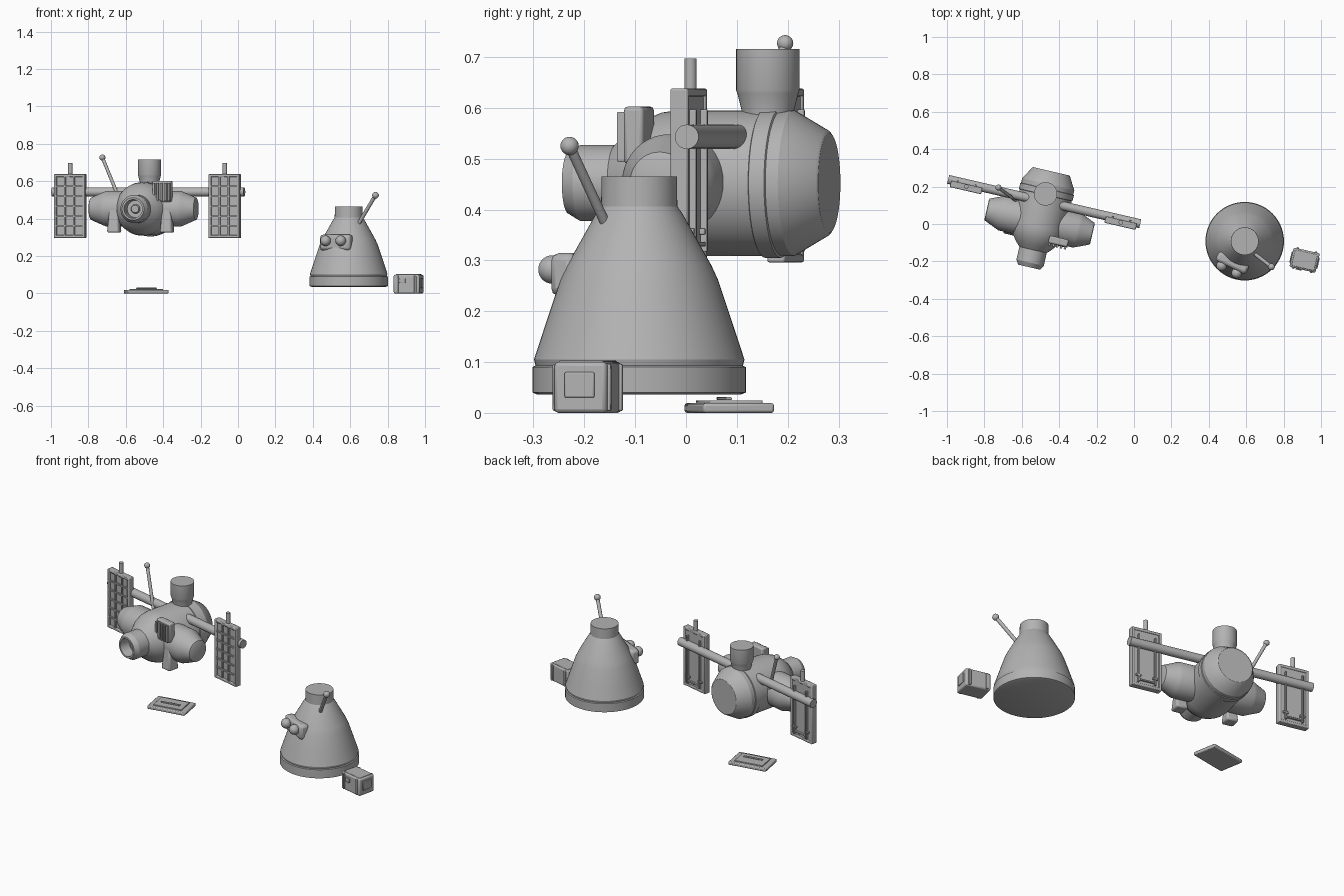
import bpy, bmesh
from math import radians, cos, sin, pi
from mathutils import Matrix, Vector

old = bpy.data.objects.get("Cube")
if old:
    bpy.data.objects.remove(old, do_unlink=True)

grey = bpy.data.materials.new("plain_grey")
grey.use_nodes = True
grey.diffuse_color = (0.45, 0.45, 0.45, 1)
grey.node_tree.nodes["Principled BSDF"].inputs["Base Color"].default_value = grey.diffuse_color

made = []


def frame(x, y, z=0, angle=0):
    return Matrix.Translation((x, y, z)) @ Matrix.Rotation(radians(angle), 4, 'Z')


def finish(name, bm, matrix, bevel=0):
    bmesh.ops.recalc_face_normals(bm, faces=bm.faces)
    mesh = bpy.data.meshes.new(name)
    bm.to_mesh(mesh)
    bm.free()
    mesh.materials.append(grey)
    ob = bpy.data.objects.new(name, mesh)
    bpy.context.collection.objects.link(ob)
    ob.matrix_world = matrix
    if bevel:
        mod = ob.modifiers.new("Bevel", 'BEVEL')
        mod.width, mod.segments = bevel, 2
    made.append(ob)
    return ob


def box(name, base, centre, size, bevel=0):
    bm = bmesh.new()
    bmesh.ops.create_cube(bm, size=1)
    bmesh.ops.scale(bm, vec=size, verts=bm.verts)
    return finish(name, bm, base @ Matrix.Translation(centre), bevel)


def lathe(name, matrix, profile, sides=40):
    """Turn (radius, height) points about local z, closing both ends."""
    bm = bmesh.new()
    rings = [[bm.verts.new((r * cos(2 * pi * i / sides), r * sin(2 * pi * i / sides), h))
              for i in range(sides)] for r, h in profile]
    for a, b in zip(rings, rings[1:]):
        for i in range(sides):
            j = (i + 1) % sides
            bm.faces.new((a[i], a[j], b[j], b[i]))
    bm.faces.new(rings[0])
    bm.faces.new(rings[-1])
    return finish(name, bm, matrix)


def rod(name, base, start, end, radius, sides=20):
    start, end = Vector(start), Vector(end)
    way = end - start
    turn = way.to_track_quat('Z', 'Y').to_matrix().to_4x4()
    return lathe(name, base @ Matrix.Translation(start) @ turn,
                 [(radius, 0), (radius, way.length)], sides)


def ball(name, base, centre, radius):
    bm = bmesh.new()
    bmesh.ops.create_uvsphere(bm, u_segments=24, v_segments=14, radius=radius)
    return finish(name, bm, base @ Matrix.Translation(centre))


WORLD = Matrix()

# Re-entry capsule
lathe("capsule_hull", frame(0.592, -0.092),
      [(0.2, 0.036), (0.21, 0.04), (0.21, 0.09), (0.204, 0.093), (0.207, 0.105),
       (0.185, 0.172), (0.155, 0.262), (0.142, 0.29), (0.085, 0.392), (0.075, 0.406),
       (0.074, 0.465)], 56)
rod("capsule_antenna", WORLD, (0.64, -0.155, 0.365), (0.735, -0.229, 0.525), 0.01)
ball("capsule_antenna_tip", WORLD, (0.735, -0.229, 0.525), 0.018)

# Twin lamp unit on the capsule
lamp = frame(0.526, -0.207, 0.272, -26)
box("lamp_housing", lamp, (0, 0, 0), (0.18, 0.055, 0.085), 0.016)
for s in (-1, 1):
    ball("lamp_globe", lamp, (s * 0.045, -0.04, 0.01), 0.028)

# Equipment case on the ground
case = frame(0.912, -0.193, 0, -13)
box("case_body", case, (0, 0, 0.05), (0.143, 0.106, 0.1), 0.008)
box("case_lid", case, (0, 0, 0.098), (0.125, 0.09, 0.01), 0.003)
box("case_latch", case, (-0.02, -0.055, 0.068), (0.032, 0.008, 0.025), 0.002)
for s in (-1, 1):
    box("case_strap", case, (s * 0.05, 0, 0.05), (0.014, 0.117, 0.092), 0.003)
    box("case_handle", case, (s * 0.073, 0, 0.055), (0.008, 0.06, 0.05), 0.003)

# Ground hatch plate
hatch = frame(-0.491, 0.085, 0, 10)
box("hatch_plate", hatch, (0, 0, 0.0095), (0.22, 0.142, 0.019), 0.005)
box("hatch_panel", hatch, (0, 0, 0.02), (0.165, 0.105, 0.009), 0.002)
box("hatch_handle", hatch, (0, -0.01, 0.028), (0.11, 0.012, 0.006), 0.002)

# Station hull, lying along the local y axis
station = frame(-0.48, 0.12, 0, -13)
along_y = station @ Matrix.Translation((0, 0, 0.452)) @ Matrix.Rotation(-pi / 2, 4, 'X')
lathe("station_hull", along_y,
      [(0.07, -0.27), (0.1, -0.24), (0.125, -0.205), (0.139, -0.17), (0.143, -0.14),
       (0.143, 0.035), (0.147, 0.037), (0.147, 0.068), (0.143, 0.07), (0.143, 0.095),
       (0.137, 0.105), (0.104, 0.162), (0.098, 0.166)], 48)
lathe("docking_port", along_y,
      [(0.075, -0.2), (0.075, -0.335), (0.06, -0.36), (0.05, -0.36), (0.046, -0.3),
       (0.025, -0.3), (0.02, -0.315)])

# Side pods
for s in (-1, 1):
    turn = Matrix.Rotation(s * pi / 2, 4, 'Y')
    lathe("side_pod", station @ Matrix.Translation((0, -0.11, 0.453)) @ turn,
          [(0.095, 0.05), (0.095, 0.205), (0.088, 0.222), (0.06, 0.287), (0.054, 0.29)])

# Upper tower
lathe("upper_tower", frame(-0.473, 0.161),
      [(0.05, 0.56), (0.05, 0.588), (0.06, 0.628), (0.0625, 0.635), (0.0625, 0.716)])

# Station antenna
rod("station_antenna", WORLD, (-0.62, 0.118, 0.47), (-0.725, 0.195, 0.727), 0.009)
ball("station_antenna_tip", WORLD, (-0.725, 0.195, 0.727), 0.016)

# Front legs
for s in (-1, 1):
    bm = bmesh.new()
    bmesh.ops.create_cube(bm, size=1)
    for v in bm.verts:
        if v.co.z > 0:
            v.co.x *= 0.65
            v.co.y *= 0.65
    bmesh.ops.scale(bm, vec=(0.068, 0.07, 0.14), verts=bm.verts)
    finish("front_leg", bm, station @ Matrix.Translation((s * 0.145, -0.18, 0.395)), 0.01)

# Slatted radiator
radiator = station @ Matrix.Translation((0.122, -0.19, 0.546))
box("radiator_body", radiator, (0, 0, 0), (0.105, 0.04, 0.113), 0.008)
for i in range(5):
    box("radiator_slat", radiator, (-0.042 + i * 0.021, -0.024, -0.003),
        (0.012, 0.02, 0.097), 0.002)

# Boom carrying the solar panels
rod("panel_boom", station, (-0.527, 0, 0.543), (0.527, 0, 0.543), 0.024, 28)

# Solar panels with a raised grid in front and rails behind
WIDE, TALL = 0.172, 0.342
for s in (-1, 1):
    panel = station @ Matrix.Translation((s * 0.424, -0.02, 0.467))
    box("panel_core", panel, (0, 0.002, 0), (WIDE - 0.01, 0.024, TALL - 0.01))
    for e in (-1, 1):
        box("panel_side_frame", panel, (e * (WIDE / 2 - 0.008), 0, 0),
            (0.016, 0.036, TALL), 0.004)
        box("panel_end_frame", panel, (0, 0, e * (TALL / 2 - 0.008)),
            (WIDE, 0.036, 0.016), 0.004)
        box("panel_back_rail", panel, (e * 0.048, 0.02, -0.01), (0.009, 0.014, 0.28), 0.002)
        box("panel_back_tie", panel, (e * 0.048, 0.018, -0.11), (0.03, 0.012, 0.012), 0.002)
    box("panel_back_bar", panel, (0, 0.018, -0.135), (0.096, 0.012, 0.009), 0.002)
    for i in (-1, 1):
        box("panel_rib", panel, (i * 0.025, -0.012, 0), (0.008, 0.012, TALL - 0.02))
    for i in range(5):
        box("panel_crossbar", panel, (0, -0.012, (i - 2) * 0.053), (WIDE - 0.02, 0.012, 0.008))
    rod("panel_mast", panel, (0, 0.004, 0.16), (0, 0.004, 0.23), 0.012)

# Smooth round parts, keeping sharp edges
bpy.ops.object.select_all(action='DESELECT')
for ob in made:
    ob.select_set(True)
bpy.context.view_layer.objects.active = made[0]
bpy.ops.object.shade_smooth_by_angle(angle=radians(30))
